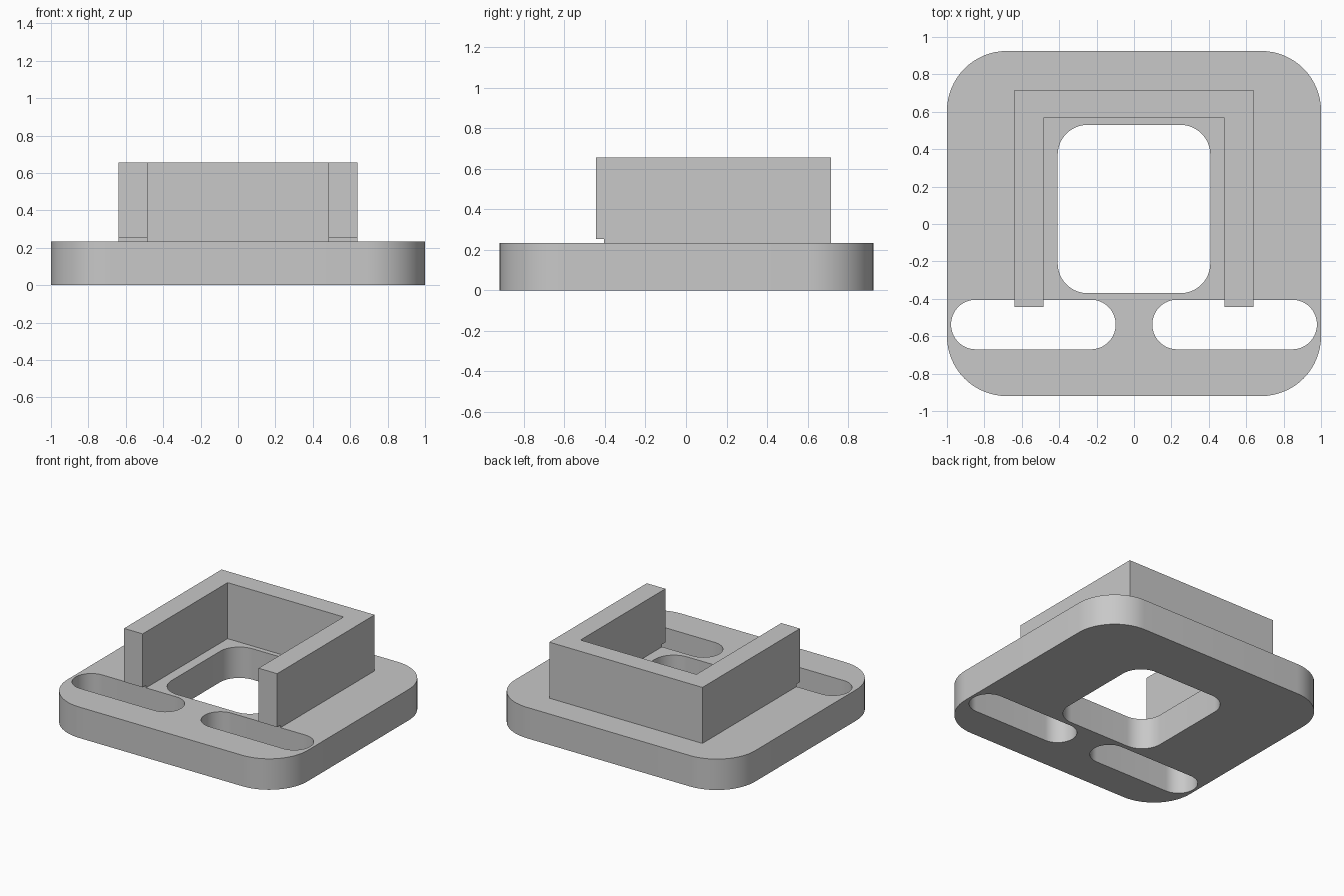
import bpy, bmesh
from math import pi, cos, sin

default = bpy.data.objects.get("Cube")
if default:
    bpy.data.objects.remove(default, do_unlink=True)

grey = bpy.data.materials.new("plain grey")
grey.use_nodes = True
colour = (0.58, 0.58, 0.58, 1)
grey.diffuse_color = colour
grey.node_tree.nodes["Principled BSDF"].inputs["Base Color"].default_value = colour


def rounded_rect(x0, x1, y0, y1, r, steps=16):
    """Outline of a rectangle with round corners."""
    corners = [(x1 - r, y1 - r), (x0 + r, y1 - r), (x0 + r, y0 + r), (x1 - r, y0 + r)]
    return [(cx + r * cos((q + s / steps) * pi / 2), cy + r * sin((q + s / steps) * pi / 2))
            for q, (cx, cy) in enumerate(corners) for s in range(steps + 1)]


def extrude_outlines(name, outlines, z0, z1):
    """Fill an outer outline, minus any inner ones, and extrude it upwards."""
    bm = bmesh.new()
    for points in outlines:
        verts = [bm.verts.new((x, y, z0)) for x, y in points]
        for a, b in zip(verts, verts[1:] + verts[:1]):
            bm.edges.new((a, b))
    bmesh.ops.triangle_fill(bm, use_beauty=True, use_dissolve=False, edges=bm.edges[:])
    top = bmesh.ops.extrude_face_region(bm, geom=bm.faces[:], use_keep_orig=True)["geom"]
    bmesh.ops.translate(bm, vec=(0, 0, z1 - z0),
                        verts=[v for v in top if isinstance(v, bmesh.types.BMVert)])
    bmesh.ops.recalc_face_normals(bm, faces=bm.faces[:])
    mesh = bpy.data.meshes.new(name)
    bm.to_mesh(mesh)
    bm.free()
    mesh.materials.append(grey)
    obj = bpy.data.objects.new(name, mesh)
    bpy.context.collection.objects.link(obj)
    return obj


def activate(obj):
    bpy.ops.object.select_all(action='DESELECT')
    obj.select_set(True)
    bpy.context.view_layer.objects.active = obj


plate_top, wall_top = 0.233, 0.655
slot_back, wall_front = -0.405, -0.445

# Base plate with a central window and two strap slots
slots = [rounded_rect(x0, x0 + 0.88, -0.67, slot_back, 0.132) for x0 in (-0.978, 0.098)]
window = rounded_rect(-0.408, 0.408, -0.37, 0.53, 0.16)
plate = extrude_outlines("base_plate",
                         [rounded_rect(-1, 1, -0.92, 0.925, 0.32), window] + slots,
                         0, plate_top)
activate(plate)
bpy.ops.object.shade_smooth_by_angle(angle=pi / 6)

# U-shaped wall, open to the front
half_outer, half_inner, back_outer, back_inner = 0.638, 0.483, 0.716, 0.566
right_half = [(half_outer, back_outer), (half_outer, wall_front),
              (half_inner, wall_front), (half_inner, back_inner)]
left_half = [(-x, y) for x, y in reversed(right_half)]
wall = extrude_outlines("u_shaped_wall", [right_half + left_half], plate_top, wall_top)

# Small step under the overhanging wall ends
cutter = extrude_outlines("step_cutter", [[(-1, -1), (1, -1), (1, slot_back), (-1, slot_back)]],
                          0, 0.252)
cutter.hide_render = True
activate(wall)
cut = wall.modifiers.new("step", 'BOOLEAN')
cut.operation = 'DIFFERENCE'
cut.solver = 'EXACT'
cut.object = cutter
bpy.ops.object.modifier_apply(modifier=cut.name)
bpy.data.objects.remove(cutter, do_unlink=True)
